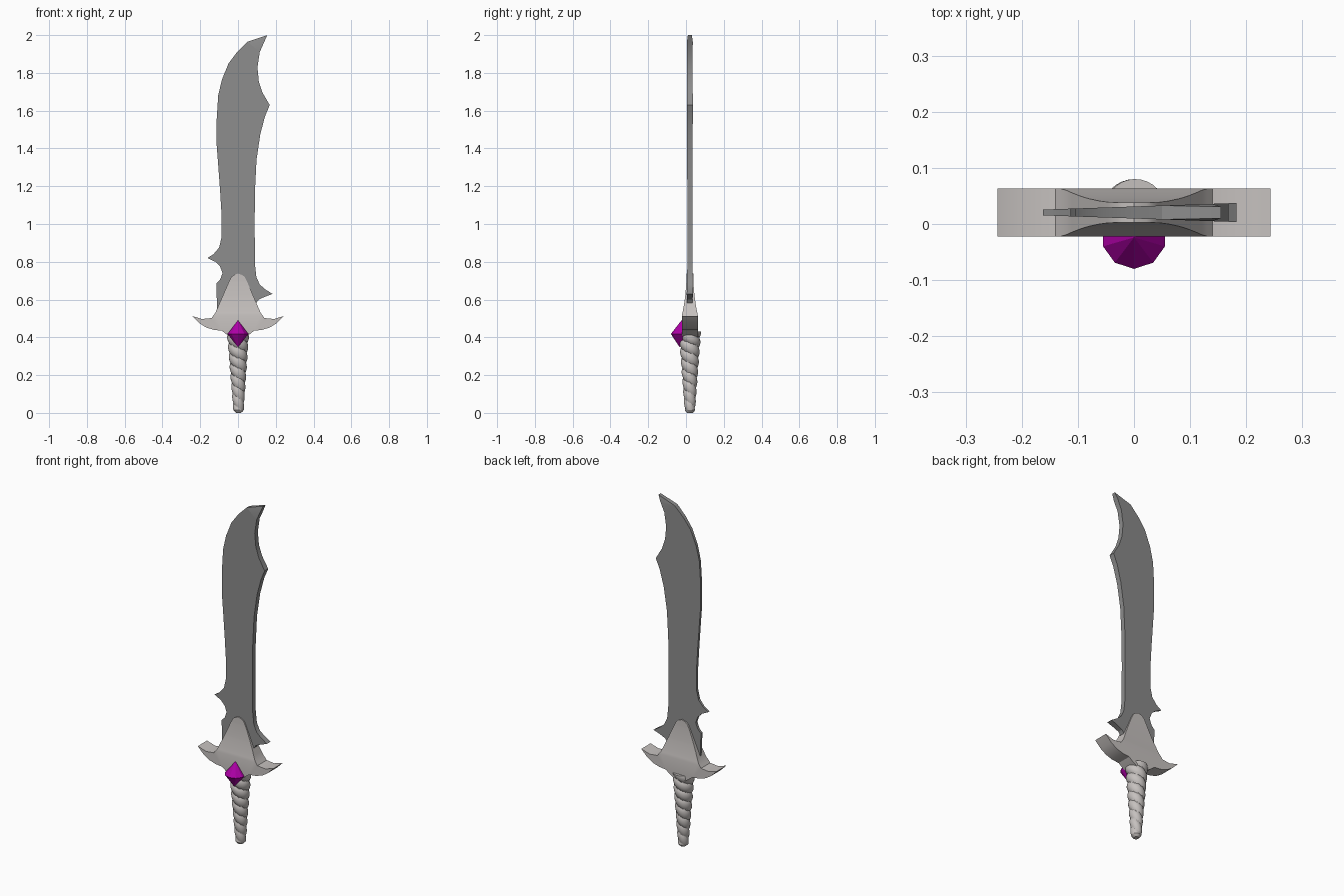
import bpy, bmesh, math

if "Cube" in bpy.data.objects:
    bpy.data.objects.remove(bpy.data.objects["Cube"])

YC = 0.0205  # mid plane of blade and guard


def material(name, *rgb):
    mat = bpy.data.materials.new(name)
    mat.diffuse_color = (*rgb, 1)
    mat.use_nodes = True
    mat.node_tree.nodes["Principled BSDF"].inputs["Base Color"].default_value = mat.diffuse_color
    return mat


DARK = material("dark_steel", .265, .265, .265)
LIGHT = material("warm_steel", .56, .53, .515)
PURPLE = material("purple", .42, 0, .38)


def finish(name, bm, mat, smooth=True):
    bmesh.ops.recalc_face_normals(bm, faces=bm.faces)
    me = bpy.data.meshes.new(name)
    bm.to_mesh(me)
    bm.free()
    me.materials.append(mat)
    ob = bpy.data.objects.new(name, me)
    bpy.context.collection.objects.link(ob)
    if smooth:
        bpy.ops.object.select_all(action='DESELECT')
        ob.select_set(True)
        bpy.context.view_layer.objects.active = ob
        bpy.ops.object.shade_smooth_by_angle(angle=math.radians(25))
    return ob


def plate(name, outline, half, cuts, mat):
    """Extrude a front outline; half(x, z) gives the half thickness."""
    bm = bmesh.new()
    face = bm.faces.new([bm.verts.new((x, -1, z)) for x, z in outline])
    ext = bmesh.ops.extrude_face_region(bm, geom=[face], use_keep_orig=True)
    for v in ext['geom']:
        if isinstance(v, bmesh.types.BMVert):
            v.co.y = 1
    bmesh.ops.triangulate(bm, faces=bm.faces[:])
    for z in cuts:
        bmesh.ops.bisect_plane(bm, geom=bm.verts[:] + bm.edges[:] + bm.faces[:],
                               plane_co=(0, 0, z), plane_no=(0, 0, 1))
    for v in bm.verts:
        v.co.y = YC + v.co.y * half(v.co.x, v.co.z)
    return finish(name, bm, mat)


# Blade: thin cutting edge on the left, thick spine on the right
cutting_edge = [(.155, 2), (.05, 1.965), (-.005, 1.91), (-.05, 1.85), (-.085, 1.765),
                (-.105, 1.68), (-.113, 1.55), (-.113, 1.42), (-.105, 1.315), (-.095, 1.18),
                (-.087, 1.05), (-.087, .93), (-.10, .875), (-.13, .84), (-.162, .82),
                (-.12, .80), (-.095, .775), (-.082, .74), (-.095, .705), (-.115, .685),
                (-.11, .53)]
spine = [(.08, .53), (.092, .575), (.11, .6), (.143, .615), (.183, .63), (.143, .655),
         (.115, .68), (.097, .72), (.09, .785), (.088, 1), (.09, 1.18), (.098, 1.34),
         (.118, 1.475), (.143, 1.57), (.168, 1.63), (.13, 1.695), (.11, 1.755),
         (.103, 1.83), (.115, 1.91)]


def blade_half(x, z):
    return (.0107 + .0343 * x) * min(1, .65 + (2 - z) * 10)


plate("blade", cutting_edge + spine, blade_half, (1.965,), DARK)

# Guard: mirrored outline, thick at the horns and thinning to the peak
side = [(.022, .73), (.035, .72), (.048, .695), (.085, .61), (.12, .53), (.14, .502),
        (.19, .497), (.243, .513), (.205, .475), (.17, .453), (.13, .44), (.085, .435),
        (.06, .415), (.035, .40)]
profile = [(0, .738)] + side + [(-x, z) for x, z in reversed(side)]


def guard_half(x, z):
    t = min(max((z - .515) / .22, 0), 1)
    return .0425 - .0245 * (1 - (1 - t) ** 2)


plate("guard", profile, guard_half, (.515, .55, .585, .62, .66, .70), LIGHT)

# Gem: ten-sided double pyramid
bm = bmesh.new()
ring = [bm.verts.new((.058 * math.sin(math.tau * i / 10),
                      -.022 - .058 * math.cos(math.tau * i / 10), .418)) for i in range(10)]
for tip in (bm.verts.new((0, -.024, .49)), bm.verts.new((0, -.034, .348))):
    for i in range(10):
        bm.faces.new((ring[i], ring[(i + 1) % 10], tip))
finish("gem", bm, PURPLE, smooth=False)

# Grip: tapered handle of two twisted strands
bm = bmesh.new()
ROWS, SEGS, TOP, PITCH = 90, 32, .43, .106
rows = []
for j in range(ROWS + 1):
    z = TOP * j / ROWS
    radius = .027 + .033 * (z / TOP)
    radius *= min(1, math.sqrt(.3 + z / .02))   # rounded lower end
    row = []
    for i in range(SEGS):
        a = math.tau * i / SEGS
        ridge = math.sqrt(abs(math.sin(math.tau * (z / PITCH + i / SEGS))))
        r = radius * (.79 + .21 * ridge)
        row.append(bm.verts.new((.003 * (1 - z / TOP) + r * math.cos(a),
                                 YC + r * math.sin(a), z)))
    rows.append(row)
for low, high in zip(rows, rows[1:]):
    for i in range(SEGS):
        k = (i + 1) % SEGS
        bm.faces.new((low[i], low[k], high[k], high[i]))
bm.faces.new(rows[0])
bm.faces.new(rows[-1])
finish("grip", bm, LIGHT)
